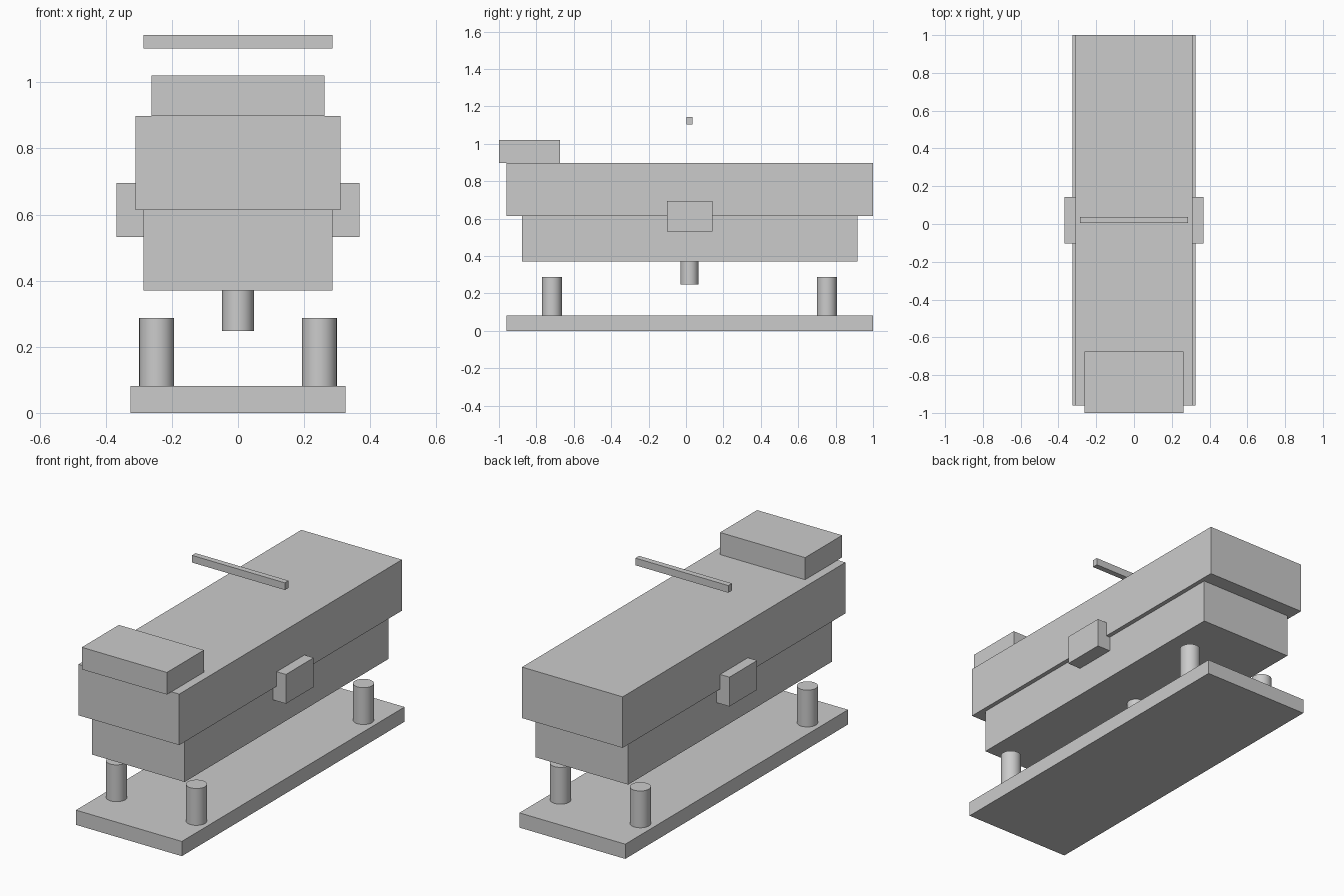
import bpy
import math

if "Cube" in bpy.data.objects:
    bpy.data.objects.remove(bpy.data.objects["Cube"])

CY = 0.02  # the main parts are centred slightly behind the origin


def box(name, x, y, z):
    """Box from (min, max) ranges."""
    c = [(a + b) / 2 for a, b in (x, y, z)]
    bpy.ops.mesh.primitive_cube_add(size=1, location=c)
    ob = bpy.context.object
    ob.name = name
    ob.scale = [b - a for a, b in (x, y, z)]
    bpy.ops.object.transform_apply(location=False, rotation=False, scale=True)
    return ob


def post(name, x, y, z, radius):
    """Smooth upright cylinder over a z range."""
    bpy.ops.mesh.primitive_cylinder_add(
        vertices=32, radius=radius, depth=z[1] - z[0],
        location=(x, y, (z[0] + z[1]) / 2))
    ob = bpy.context.object
    ob.name = name
    bpy.ops.object.shade_smooth_by_angle(angle=math.radians(30))
    return ob


# Base plate and its four short posts
box("base_plate", (-0.326, 0.326), (-0.96, 1.0), (0, 0.082))
for sx, side in ((-1, "left"), (1, "right")):
    for sy, end in ((-1, "front"), (1, "back")):
        post(f"{end}_{side}_post", sx * 0.246, CY - 0.002 + sy * 0.735,
             (0.082, 0.287), 0.053)

# Stepped body with a central stub underneath
post("centre_stub", 0, CY - 0.002, (0.248, 0.371), 0.048)
box("lower_body", (-0.286, 0.286), (-0.878, 0.917), (0.371, 0.614))
box("upper_body", (-0.31, 0.31), (-0.96, 1.0), (0.614, 0.898))

# Side blocks
box("right_side_block", (0.286, 0.367), (-0.102, 0.142), (0.532, 0.695))
box("left_side_block", (-0.367, -0.286), (-0.102, 0.142), (0.532, 0.695))

# Raised front block and floating crossbar
box("front_top_block", (-0.262, 0.262), (-1.0, -0.674), (0.898, 1.021))
box("top_crossbar", (-0.286, 0.286), (0.004, 0.036), (1.103, 1.143))
